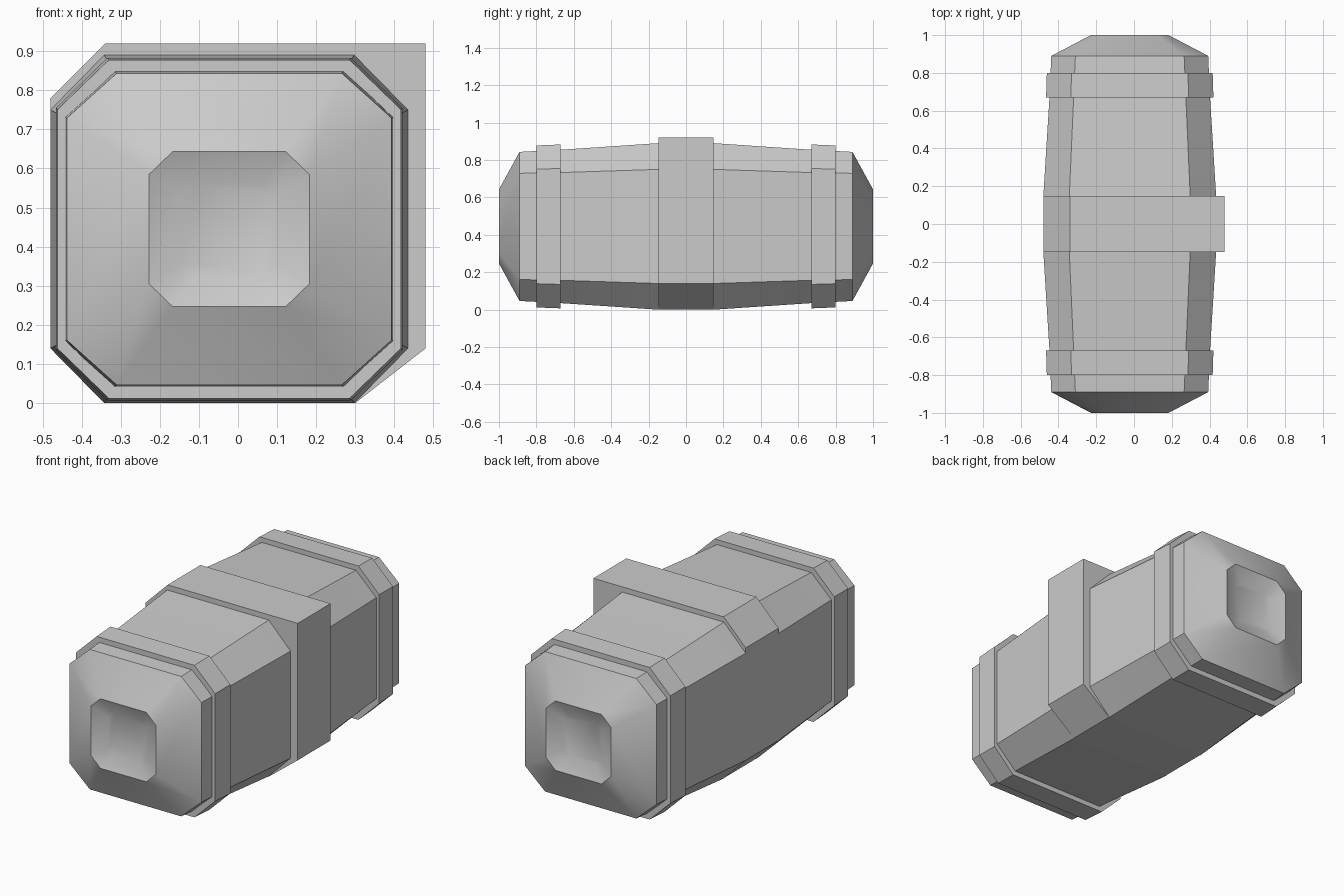
import bpy, bmesh, math

if "Cube" in bpy.data.objects:
    bpy.data.objects.remove(bpy.data.objects["Cube"])

CX, CZ = -0.0225, 0.445   # axis of the barrel


def octagon(y, hx, hz, fx, fz):
    """Chamfered rectangle: half sizes hx, hz; half flat lengths fx, fz."""
    pts = [(fx, hz), (hx, fz), (hx, -fz), (fx, -hz),
           (-fx, -hz), (-hx, -fz), (-hx, fz), (-fx, hz)]
    return [(CX + x, y, CZ + z) for x, z in pts]


def loft(name, rings, cap_start=False, cap_end=False, mirror=False):
    bm = bmesh.new()
    loops = [[bm.verts.new(p) for p in r] for r in rings]
    for a, b in zip(loops, loops[1:]):
        for i in range(len(a)):
            j = (i + 1) % len(a)
            bm.faces.new((a[i], a[j], b[j], b[i]))
    if cap_start:
        bm.faces.new(loops[0][::-1])
    if cap_end:
        bm.faces.new(loops[-1])
    bmesh.ops.recalc_face_normals(bm, faces=bm.faces[:])
    # outward check on the face facing straight up
    top = max(bm.faces, key=lambda f: f.calc_center_median().z)
    if top.normal.z < 0:
        bmesh.ops.reverse_faces(bm, faces=bm.faces[:])
    me = bpy.data.meshes.new(name)
    bm.to_mesh(me)
    bm.free()
    ob = bpy.data.objects.new(name, me)
    bpy.context.collection.objects.link(ob)
    if mirror:
        ob.modifiers.new("Mirror", 'MIRROR').use_axis = (False, True, False)
        ob.modifiers["Mirror"].use_clip = False
    bpy.ops.object.select_all(action='DESELECT')
    ob.select_set(True)
    bpy.context.view_layer.objects.active = ob
    bpy.ops.object.shade_smooth_by_angle(angle=math.radians(30))
    return ob


# Barrel halves with domed ends and a shallow recess in each end
loft("barrel_body", [
    octagon(0.148, 0.4575, 0.445, 0.32, 0.305),
    octagon(0.67, 0.425, 0.41, 0.297, 0.288),
    octagon(0.89, 0.4155, 0.3985, 0.288, 0.284),
    octagon(1.0, 0.205, 0.198, 0.145, 0.14),
    octagon(0.96, 0.12, 0.115, 0.085, 0.088),
], cap_end=True, mirror=True)

# Raised collars near both ends
loft("end_collar", [
    octagon(0.67, 0.42, 0.405, 0.295, 0.286),
    octagon(0.67, 0.443, 0.438, 0.312, 0.31),
    octagon(0.80, 0.439, 0.433, 0.308, 0.306),
    octagon(0.80, 0.41, 0.398, 0.288, 0.284),
], mirror=True)

# Centre strap with one square upper corner
profile = [(-0.34, 0.92), (0.48, 0.92), (0.48, 0.14), (0.30, 0),
           (-0.34, 0), (-0.48, 0.14), (-0.48, 0.78)]
loft("centre_strap", [[(x, y, z) for x, z in profile] for y in (-0.148, 0.148)],
     cap_start=True, cap_end=True)
